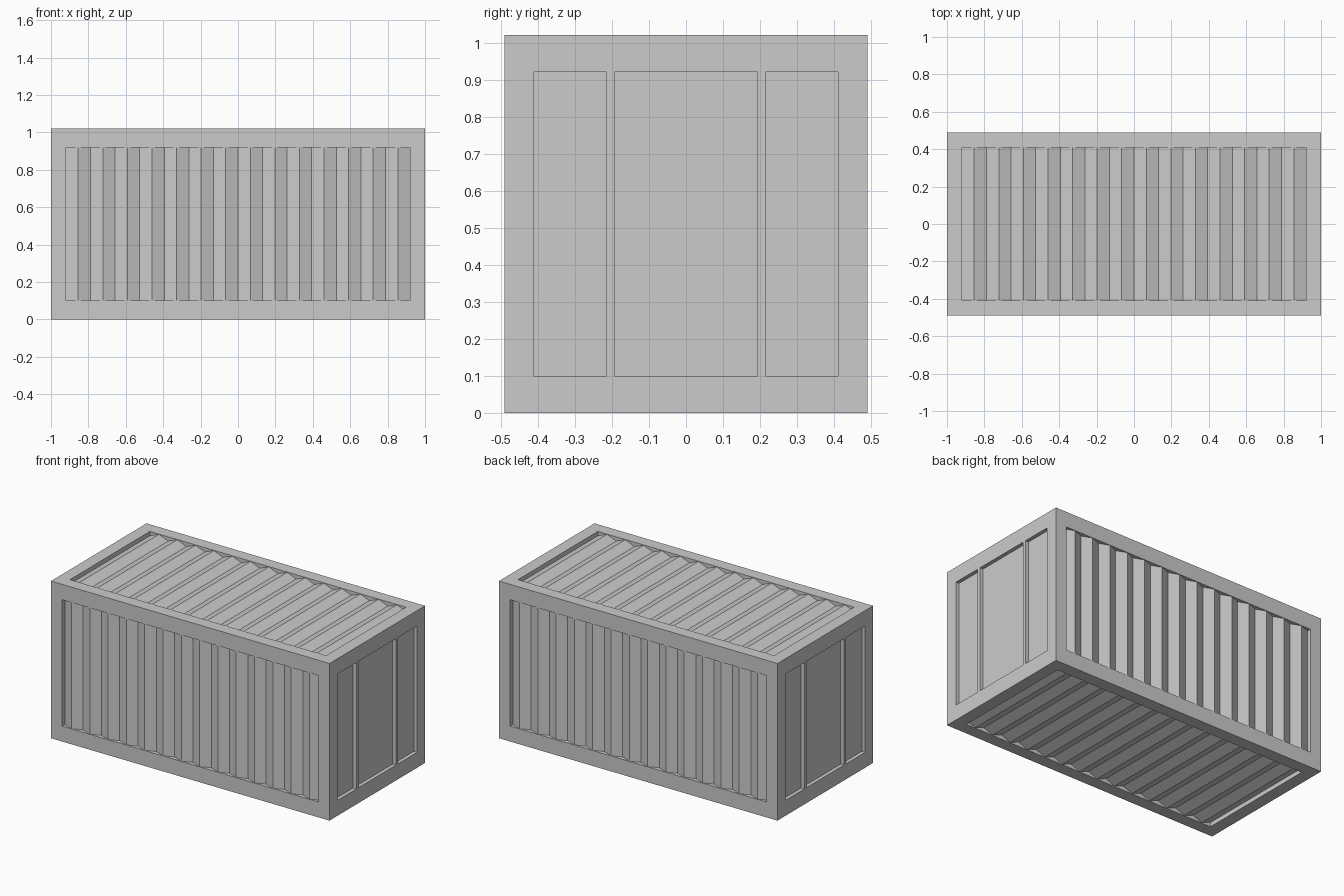
import bpy, bmesh, math
from mathutils import Matrix, Vector

if "Cube" in bpy.data.objects:
    bpy.data.objects.remove(bpy.data.objects["Cube"])

HX, HY, HZ = 1.0, 0.49, 0.51          # half sizes of the container
OX, OY = 0.92, 0.41                   # half sizes of the openings
RIDGE, VALLEY, DOOR, CUT = 0.002, 0.028, 0.024, 0.045
FOLDS = 14
DOORS = [("left", -0.41, -0.215), ("middle", -0.193, 0.193), ("right", 0.215, 0.41)]
CENTRE = Matrix.Translation((0, 0, HZ))


def add_box(bm, lo, hi, matrix=Matrix.Identity(4)):
    lo, hi = Vector(lo), Vector(hi)
    m = Matrix.Translation((lo + hi) / 2) @ Matrix.Diagonal((*(hi - lo), 1))
    bmesh.ops.create_cube(bm, size=1, matrix=matrix @ m)


def finish(bm, name):
    mesh = bpy.data.meshes.new(name)
    bm.to_mesh(mesh)
    bm.free()
    obj = bpy.data.objects.new(name, mesh)
    bpy.context.collection.objects.link(obj)
    return obj


# long walls: name, turn about x, distance from the centre
walls = [("roof_sheet", 0, HZ), ("front_sheet", 90, HY),
         ("floor_sheet", 180, HZ), ("back_sheet", 270, HY)]
walls = [(n, CENTRE @ Matrix.Rotation(math.radians(a), 4, 'X') @ Matrix.Translation((0, 0, d)))
         for n, a, d in walls]
# ends: name, turn about z
ends = [(n, CENTRE @ Matrix.Rotation(math.radians(a), 4, 'Z'))
        for n, a in (("right_end", 0), ("left_end", 180))]

# frame block with openings cut into every side
bm = bmesh.new()
add_box(bm, (-HX, -HY, 0), (HX, HY, 2 * HZ))
frame = finish(bm, "frame")

bm = bmesh.new()
for _, m in walls:
    add_box(bm, (-OX, -OY, -CUT), (OX, OY, 0.1), m)
for _, m in ends:
    for _, y0, y1 in DOORS:
        add_box(bm, (HX - CUT, y0, -OY), (HX + 0.1, y1, OY), m)
cutter = finish(bm, "opening_cutter")
cutter.hide_render = True

cut = frame.modifiers.new("openings", 'BOOLEAN')
cut.operation = 'DIFFERENCE'
cut.solver = 'EXACT'
cut.object = cutter
bpy.context.view_layer.objects.active = frame
bpy.ops.object.modifier_apply(modifier=cut.name)
bpy.data.objects.remove(cutter)

# zigzag sheets on the four long sides
for name, m in walls:
    bm = bmesh.new()
    rows = []
    for i in range(2 * FOLDS + 1):
        x = -OX + OX * i / FOLDS
        z = -RIDGE if i % 2 else -VALLEY
        rows.append([bm.verts.new(m @ Vector((x, y, z))) for y in (-OY, OY)])
    for a, b in zip(rows, rows[1:]):
        bm.faces.new((a[0], b[0], b[1], a[1]))
    finish(bm, name)

# flat recessed panels at both ends
for end, m in ends:
    for part, y0, y1 in DOORS:
        bm = bmesh.new()
        add_box(bm, (HX - CUT, y0, -OY), (HX - DOOR, y1, OY), m)
        finish(bm, f"{end}_{part}_panel")
